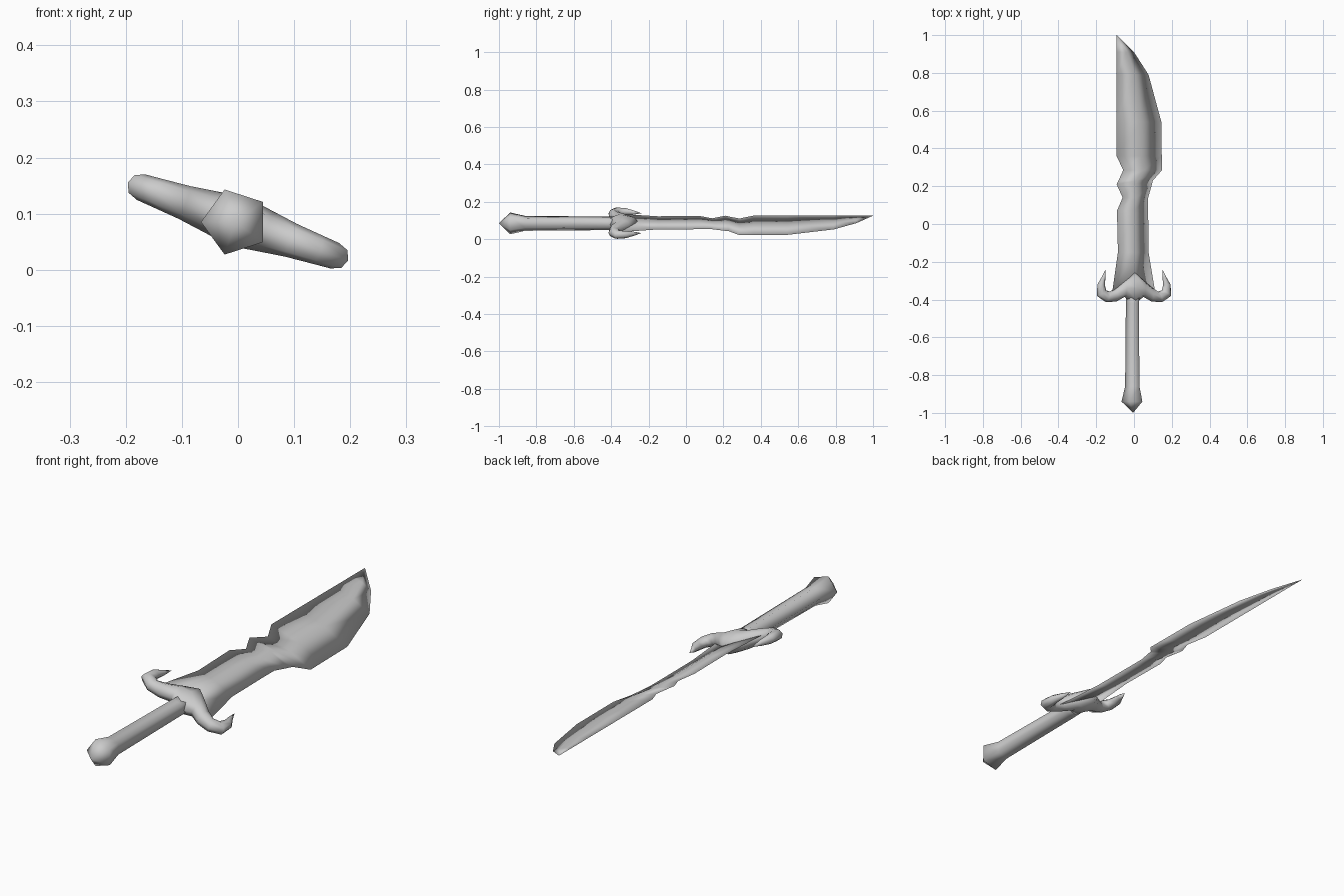
import bpy, bmesh
from math import sin, cos, pi, radians
from mathutils import Vector, Matrix

if "Cube" in bpy.data.objects:
    bpy.data.objects.remove(bpy.data.objects["Cube"])


def loft(name, rings, tilt=0.0, centre=(0, 0, 0.086)):
    """Skin a list of equal-length rings, cap the ends, tilt about the y axis."""
    bm = bmesh.new()
    vs = [[bm.verts.new(p) for p in r] for r in rings]
    n = len(rings[0])
    for a, b in zip(vs, vs[1:]):
        for i in range(n):
            j = (i + 1) % n
            bm.faces.new((a[i], a[j], b[j], b[i]))
    bm.faces.new(vs[0])
    bm.faces.new(vs[-1][::-1])
    bmesh.ops.remove_doubles(bm, verts=bm.verts, dist=0.0008)
    bmesh.ops.recalc_face_normals(bm, faces=bm.faces)
    bm.transform(Matrix.Translation(centre) @ Matrix.Rotation(radians(tilt), 4, 'Y'))
    me = bpy.data.meshes.new(name)
    bm.to_mesh(me)
    bm.free()
    ob = bpy.data.objects.new(name, me)
    bpy.context.collection.objects.link(ob)
    for p in me.polygons:
        p.use_smooth = True
    return ob


# Blade: (y, left edge x, right edge x, half thickness), thin lens section
stations = [(-0.36, -0.115, 0.112, .010), (-0.15, -0.085, 0.077, .010),
            (0.07, -0.09, 0.075, .010), (0.14, -0.06, 0.075, .010),
            (0.21, -0.092, 0.095, .010), (0.23, -0.082, 0.10, .010),
            (0.285, -0.057, 0.148, .010), (0.36, -0.092, 0.147, .010),
            (0.54, -0.092, 0.145, .009), (0.79, -0.092, 0.077, .008),
            (0.91, -0.092, 0.0, .005), (1.0, -0.092, -0.092, 0)]
TILT = 23.4
rings = []
for y, l, r, t in stations:
    l, r = l / cos(radians(TILT)), r / cos(radians(TILT))
    m = l + (r - l) * 0.52
    rings.append([(l, y, 0), (m, y, t), (r, y, 0), (m, y, -t)])
blade = loft("blade", rings, TILT)

# Guard: half path of (x, y, section direction in degrees, half width, half thickness)
half = [(0.05, -0.342, 90, .044, .038), (0.095, -0.374, 85, .036, .031),
        (0.138, -0.386, 110, .030, .027), (0.172, -0.366, 150, .030, .024),
        (0.174, -0.322, 185, .021, .020), (0.160, -0.280, 195, .010, .012),
        (0.150, -0.238, 195, 0, 0)]
path = [(-x, y, 180 - a, w, t) for x, y, a, w, t in reversed(half)]
path += [(0, -0.338, 90, .088, .046)] + half
rings = []
for x, y, a, w, t in path:
    d = Vector((cos(radians(a)), sin(radians(a)), 0))
    c = Vector((x / cos(radians(19.5)), y, 0))
    rings.append([c + d * w * cos(k * pi / 4) + Vector((0, 0, t * sin(k * pi / 4)))
                  for k in range(8)])
guard = loft("guard", rings, 19.5)

# Five-sided grip flaring into a pointed pommel
profile = [(-0.33, .036), (-0.42, .038), (-0.86, .042), (-0.94, .061), (-1.0, 0)]
rings = [[(r * cos(pi + k * 2 * pi / 5), y, r * sin(pi + k * 2 * pi / 5))
          for k in range(5)] for y, r in profile]
grip = loft("grip_and_pommel", rings, 0, (-0.005, 0, 0.085))
